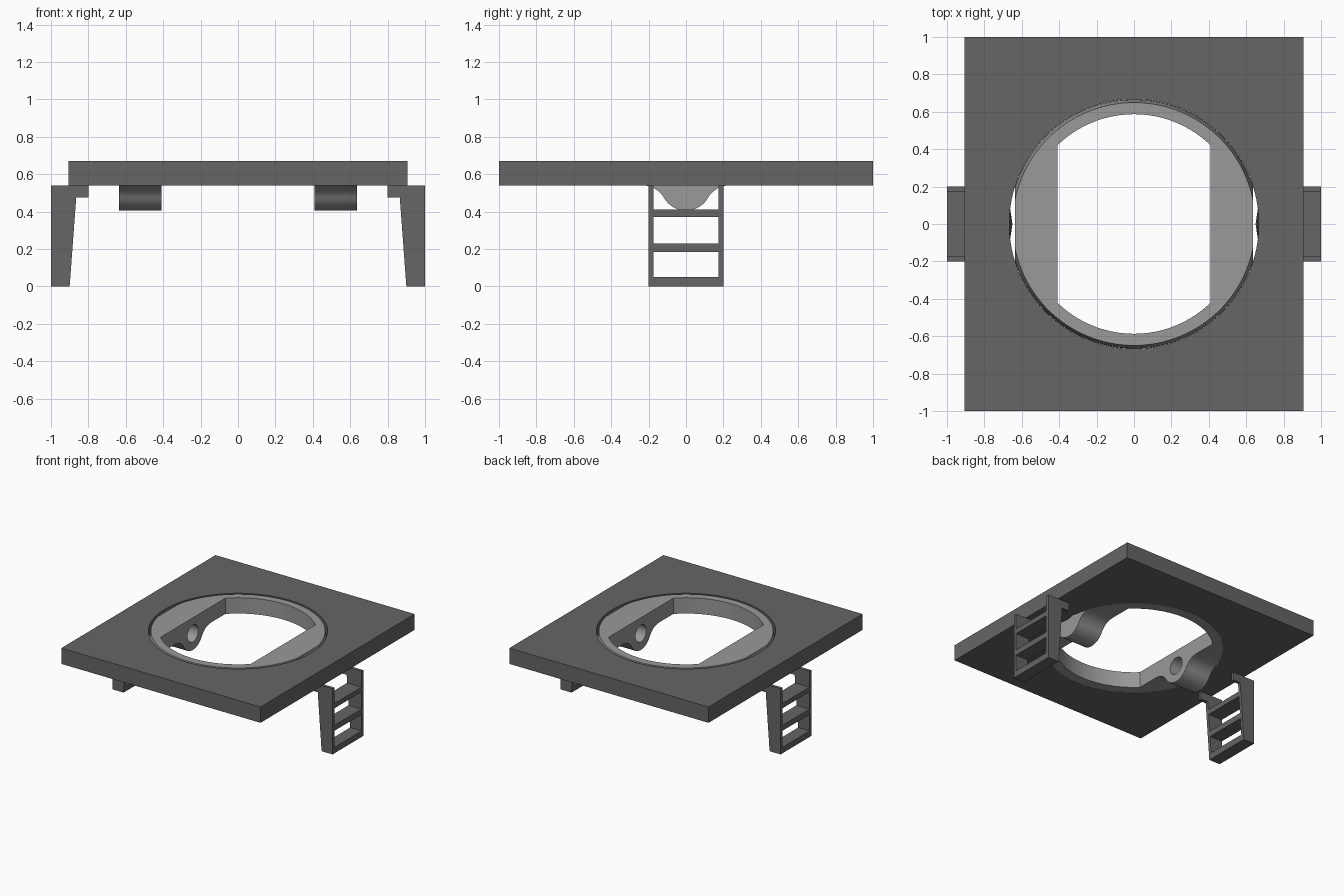
import bpy, bmesh, math
from mathutils import Vector

if "Cube" in bpy.data.objects:
    bpy.data.objects.remove(bpy.data.objects["Cube"])


def material(name, v):
    m = bpy.data.materials.new(name)
    m.diffuse_color = (v, v, v, 1)
    m.use_nodes = True
    m.node_tree.nodes["Principled BSDF"].inputs["Base Color"].default_value = m.diffuse_color
    return m


DARK = material("dark grey", 0.133)
LIGHT = material("light grey", 0.319)


def finish(name, bm, mat):
    bmesh.ops.remove_doubles(bm, verts=bm.verts, dist=1e-5)
    bmesh.ops.recalc_face_normals(bm, faces=bm.faces)
    me = bpy.data.meshes.new(name)
    bm.to_mesh(me)
    bm.free()
    ob = bpy.data.objects.new(name, me)
    bpy.context.collection.objects.link(ob)
    me.materials.append(mat)
    return ob


def prism(name, pts, axis, lo, hi, mat):
    """Extrude a closed outline along an axis; pts are the other two coordinates in xyz order."""
    bm = bmesh.new()
    vs = []
    for p in pts:
        c = list(p)
        c.insert(axis, lo)
        vs.append(bm.verts.new(c))
    f = bm.faces.new(vs)
    ext = bmesh.ops.extrude_face_region(bm, geom=[f])
    move = Vector((0, 0, 0))
    move[axis] = hi - lo
    bmesh.ops.translate(bm, vec=move, verts=[g for g in ext["geom"] if isinstance(g, bmesh.types.BMVert)])
    return finish(name, bm, mat)


def lathe(name, profile, axis, start, angle, steps, mat):
    """Spin a polyline of points about an axis through the given centre."""
    bm = bmesh.new()
    vs = [bm.verts.new(p) for p in profile]
    es = [bm.edges.new(e) for e in zip(vs, vs[1:])]
    bmesh.ops.spin(bm, geom=vs + es, cent=start, axis=axis, angle=angle, steps=steps)
    bmesh.ops.remove_doubles(bm, verts=bm.verts, dist=1e-5)
    bmesh.ops.holes_fill(bm, edges=[e for e in bm.edges if e.is_boundary], sides=0)
    return finish(name, bm, mat)


def boolean(ob, other, op):
    mod = ob.modifiers.new("cut", "BOOLEAN")
    mod.operation, mod.object, mod.solver = op, other, "EXACT"
    bpy.context.view_layer.objects.active = ob
    bpy.ops.object.modifier_apply(modifier=mod.name)
    bpy.data.objects.remove(other)


def smooth(ob):
    bpy.ops.object.select_all(action="DESELECT")
    ob.select_set(True)
    bpy.context.view_layer.objects.active = ob
    bpy.ops.object.shade_smooth_by_angle(angle=math.radians(30))


def arc(cx, cy, r, a0, a1, n):
    return [(cx + r * math.cos(a0 + (a1 - a0) * i / n), cy + r * math.sin(a0 + (a1 - a0) * i / n))
            for i in range(n + 1)]


def rect(x, y):
    return [(-x, -y), (x, -y), (x, y), (-x, y)]


LOW, TOP = 0.54, 0.67   # underside and top of the plate
R = 0.667               # round opening

# Square plate with a round opening
plate = prism("plate", rect(0.905, 1), 2, LOW, TOP, DARK)
boolean(plate, prism("cutter", arc(0, 0, R, 0, math.tau, 128)[:-1], 2, 0.3, 0.9, DARK), "DIFFERENCE")
smooth(plate)

# Swivel ring with a slightly domed rim and flattened sides
rim = [(0, 0, LOW)]
for i in range(5):
    z = LOW + (TOP - LOW) * i / 4
    rim.append((math.sqrt((R - 0.001) ** 2 - (z - LOW) ** 2) - 0.004 * i / 4, 0, z))
rim.append((0, 0, TOP))
ring = lathe("swivel_ring", rim, (0, 0, 1), (0, 0, 0), math.tau, 128, LIGHT)
boolean(ring, prism("cutter", rect(0.635, 0.9), 2, 0.3, 0.9, LIGHT), "INTERSECT")
a = math.acos(0.41 / 0.587)
opening = arc(0, 0, 0.587, a, math.pi - a, 40) + arc(0, 0, 0.587, math.pi + a, math.tau - a, 40)
boolean(ring, prism("cutter", opening, 2, 0.3, 0.9, LIGHT), "DIFFERENCE")

# Bell-shaped pivot lugs under the ring, with blind sockets on the inside
r = 0.135
t = math.atan2(0.0675, 0.117)
dy = math.sqrt((2 * r) ** 2 - r ** 2)
half = arc(0, LOW, r, -math.pi / 2, -t, 12) + arc(dy, LOW - r, r, math.pi - t, math.pi / 2, 12)[1:]
half.append((0.12, 0.6))
bell = half + [(-y, z) for y, z in reversed(half[1:])]
for s in (-1, 1):
    lo, hi = sorted((s * 0.41, s * 0.635))
    boolean(ring, prism("lug", bell, 0, lo, hi, LIGHT), "UNION")
for s in (-1, 1):
    lo, hi = sorted((s * 0.38, s * 0.56))
    boolean(ring, prism("cutter", arc(0, LOW, 0.07, 0, math.tau, 40)[:-1], 0, lo, hi, LIGHT), "DIFFERENCE")
smooth(ring)

LADDER = [(1, LOW), (0.8, LOW), (0.8, 0.475), (0.865, 0.475), (0.9, 0), (1, 0)]
for s, side in ((-1, "left"), (1, "right")):
    # Pointed pivot bumps on the wall of the opening
    prof = [(s * x, 0.001 + q, LOW + 0.002) for x, q in ((0.65, -0.001), (0.662, 0.079), (0.69, 0.079), (0.69, -0.001))]
    smooth(lathe(side + "_pivot_bump", prof, (1, 0, 0), (0, 0, LOW + 0.002), math.pi, 24, DARK))

    # Ladder rails with a hooked top
    for y, end in ((-0.2, "front"), (0.175, "back")):
        prism(f"{side}_{end}_ladder_rail", [(s * x, z) for x, z in LADDER], 1, y, y + 0.025, DARK)

    # Ladder rungs, following the sloped inner edge
    for i, (z0, z1) in enumerate(((0, 0.05), (0.185, 0.23), (0.37, 0.41))):
        x0, x1 = (0.9 - 0.035 * z / 0.475 for z in (z0, z1))
        pts = [(s * x0, z0), (s, z0), (s, z1), (s * x1, z1)]
        prism(f"{side}_ladder_rung_{i + 1}", pts, 1, -0.175, 0.175, DARK)
